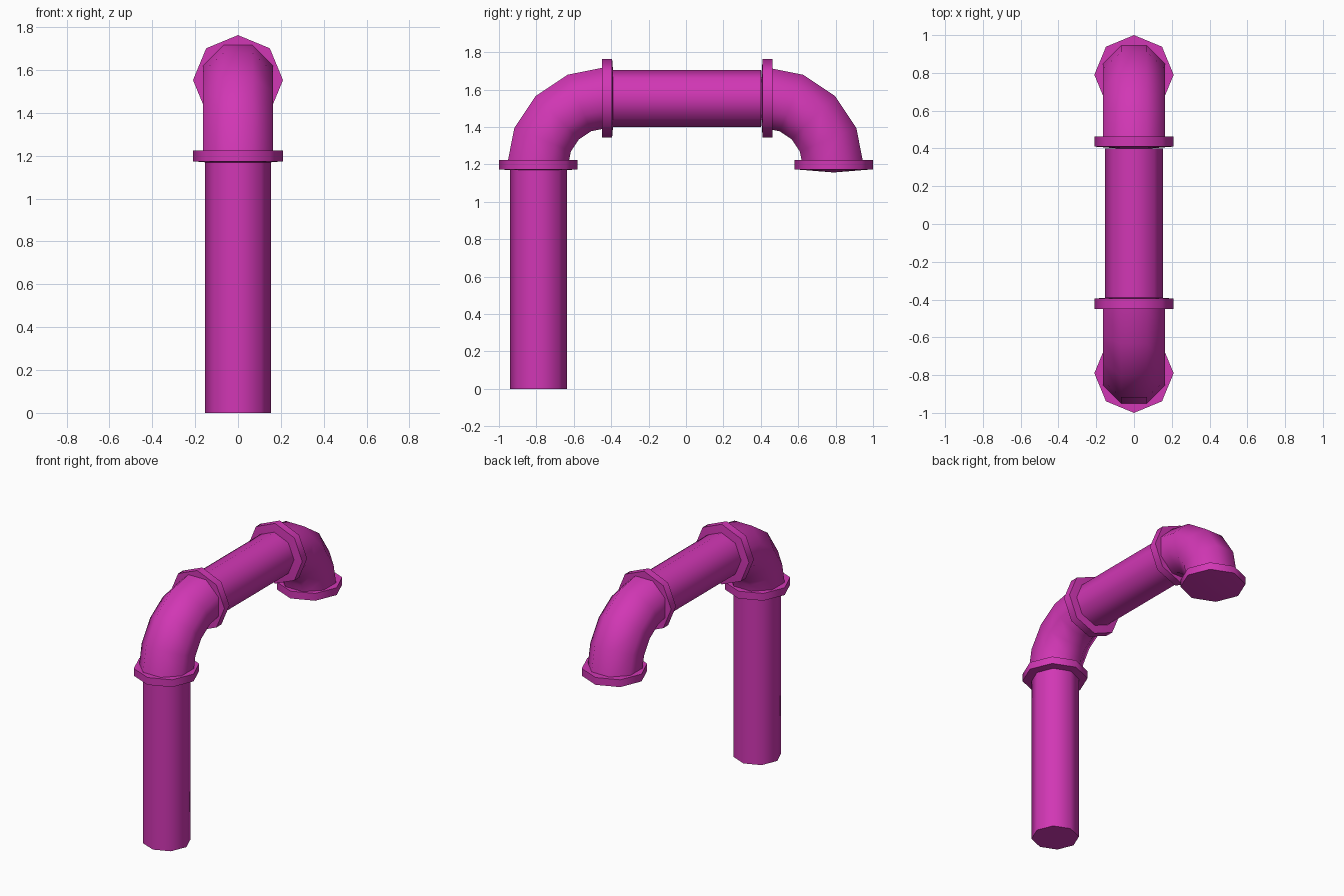
import bpy, bmesh
from math import radians, pi
from mathutils import Matrix, Vector

cube = bpy.data.objects.get("Cube")
if cube:
    bpy.data.objects.remove(cube, do_unlink=True)

COLOUR = (0.64, 0.038, 0.46, 1)
paint = bpy.data.materials.new("magenta paint")
paint.use_nodes = True
paint.diffuse_color = COLOUR
paint.node_tree.nodes["Principled BSDF"].inputs["Base Color"].default_value = COLOUR

SIDES = 8
PIPE_Z = 1.553      # axis height of the horizontal run
LEG_Y = 0.79        # distance of the vertical axes from the centre


def finish(name, bm):
    bmesh.ops.recalc_face_normals(bm, faces=bm.faces)
    mesh = bpy.data.meshes.new(name)
    bm.to_mesh(mesh)
    bm.free()
    mesh.materials.append(paint)
    obj = bpy.data.objects.new(name, mesh)
    bpy.context.collection.objects.link(obj)
    bpy.ops.object.select_all(action='DESELECT')
    obj.select_set(True)
    bpy.context.view_layer.objects.active = obj
    bpy.ops.object.shade_smooth_by_angle(angle=radians(50))


def cylinder(name, start, end, radius, dome=0):
    """Octagonal cylinder between two points, optionally domed at its end."""
    start, end = Vector(start), Vector(end)
    axis = end - start
    bm = bmesh.new()
    bmesh.ops.create_cone(bm, cap_ends=True, segments=SIDES, radius1=radius,
                          radius2=radius, depth=axis.length)
    if dome:
        cap = max(bm.faces, key=lambda f: f.calc_center_median().z)
        centre = bmesh.ops.poke(bm, faces=[cap])["verts"][0]
        centre.co.z += dome
    # Turn about x so the corners stay on the main axes
    turn = Vector((0, axis.y, axis.z)).normalized()
    angle = pi if turn.z < -0.5 else -turn.y * pi / 2
    bm.transform(Matrix.Translation((start + end) / 2) @ Matrix.Rotation(angle, 4, 'X'))
    finish(name, bm)


def elbow(name, side, bend_y):
    """Quarter bend swept from the horizontal run down to a leg."""
    pivot = Vector((0, side * bend_y, 1.194))
    bm = bmesh.new()
    ring = bmesh.ops.create_circle(bm, segments=SIDES, radius=0.177)["verts"]
    place = (Matrix.Translation(pivot + Vector((0, 0, 0.362)))
             @ Matrix.Rotation(pi / 2, 4, 'X') @ Matrix.Rotation(pi / SIDES, 4, 'Z'))
    bmesh.ops.transform(bm, matrix=place, verts=ring)
    bmesh.ops.spin(bm, geom=bm.verts[:] + bm.edges[:], cent=pivot, axis=(1, 0, 0),
                   angle=-side * pi / 2, steps=4)
    bmesh.ops.holes_fill(bm, edges=bm.edges[:], sides=SIDES)
    finish(name, bm)


# Straight pipes
cylinder("vertical_pipe", (0, -0.788, 0), (0, -0.788, 1.2), 0.153)
cylinder("horizontal_pipe", (0, -0.4, PIPE_Z), (0, 0.4, PIPE_Z), 0.153)

# Bends and their collars, one set at each end of the horizontal run
for label, side, bend_y, inner, outer in (("front", -1, 0.432, 0.395, 0.45),
                                          ("back", 1, 0.425, 0.41, 0.463)):
    elbow(label + "_elbow", side, bend_y)
    cylinder(label + "_upper_collar", (0, side * outer, PIPE_Z),
             (0, side * inner, PIPE_Z), 0.21, 0.017)
    cylinder(label + "_lower_collar", (0, side * LEG_Y, 1.225),
             (0, side * LEG_Y, 1.174), 0.21, 0.017)
